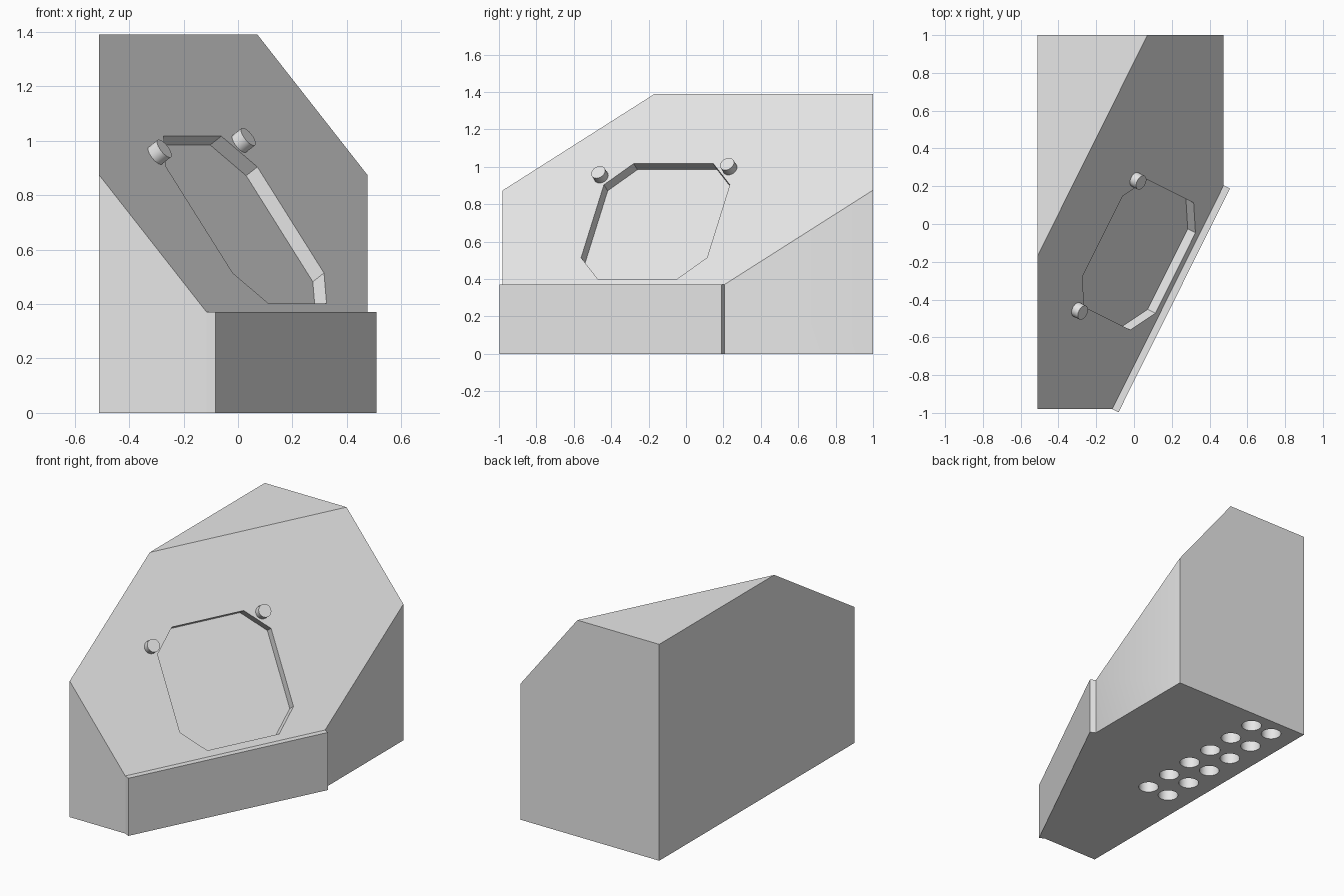
import bpy, bmesh
from mathutils import Vector, Matrix

old = bpy.data.objects.get("Cube")
if old:
    bpy.data.objects.remove(old, do_unlink=True)

grey = bpy.data.materials.new("light_grey")
grey.use_nodes = True
grey.diffuse_color = (0.8, 0.8, 0.8, 1)
grey.node_tree.nodes["Principled BSDF"].inputs["Base Color"].default_value = (0.8, 0.8, 0.8, 1)

# Panel frame: u runs along the lower edge, v up the slope, n out of the slope
start, end = Vector((-0.115, -0.98, 0.37)), Vector((0.475, 0.205, 0.37))
u = (end - start).normalized()
out = u.cross(Vector((0, 0, 1)))
n = (out * 1.425 + Vector((0, 0, 1))).normalized()
v = n.cross(u)
mid = (start + end) / 2


def frame(origin, x, y, z):
    m = Matrix((x, y, z)).transposed().to_4x4()
    m.translation = origin
    return m


panel = frame(mid, u, v, n)


def finish(name, bm):
    bmesh.ops.recalc_face_normals(bm, faces=bm.faces)
    mesh = bpy.data.meshes.new(name)
    bm.to_mesh(mesh)
    bm.free()
    ob = bpy.data.objects.new(name, mesh)
    bpy.context.collection.objects.link(ob)
    mesh.materials.append(grey)
    return ob


def box(bm, lo, hi):
    lo, hi = Vector(lo), Vector(hi)
    m = Matrix.Translation((lo + hi) / 2) @ Matrix.Diagonal((*(hi - lo), 1))
    bmesh.ops.create_cube(bm, size=1, matrix=m)


def cylinder(bm, radius, depth, matrix):
    bmesh.ops.create_cone(bm, cap_ends=True, segments=32, radius1=radius,
                          radius2=radius, depth=depth, matrix=matrix)


def smooth(ob):
    bpy.ops.object.select_all(action='DESELECT')
    ob.select_set(True)
    bpy.context.view_layer.objects.active = ob
    bpy.ops.object.shade_smooth_by_angle()


# Housing: block trimmed by the upright front plane and the sloping panel plane
bm = bmesh.new()
box(bm, (-0.51, -0.98, 0), (0.475, 1, 1.39))
for normal in (out, n):
    cut = bmesh.ops.bisect_plane(bm, geom=bm.verts[:] + bm.edges[:] + bm.faces[:], dist=1e-5,
                                 plane_co=mid, plane_no=normal, clear_outer=True)
    rim = [g for g in cut["geom_cut"] if isinstance(g, bmesh.types.BMEdge)]
    bmesh.ops.contextual_create(bm, geom=rim)
housing = finish("housing", bm)

# Chamfered square recess in the panel
half, chamfer, depth = 0.376, 0.138, 0.056
a = half - chamfer
outline = [(-a, -half), (a, -half), (half, -a), (half, a),
           (a, half), (-a, half), (-half, a), (-half, -a)]
bm = bmesh.new()
face = bm.faces.new([bm.verts.new((x + 0.132, y + 0.414, -depth)) for x, y in outline])
ext = bmesh.ops.extrude_face_region(bm, geom=[face])
bmesh.ops.translate(bm, vec=(0, 0, depth * 2),
                    verts=[g for g in ext["geom"] if isinstance(g, bmesh.types.BMVert)])
bm.transform(panel)
recess_cutter = finish("recess_cutter", bm)

# Two rows of blind round holes in the base
bm = bmesh.new()
for x in (-0.35, -0.195):
    for i in range(6):
        cylinder(bm, 0.06, 0.2, Matrix.Translation((x, 0.88 - 0.195 * i, 0)))
hole_cutter = finish("hole_cutter", bm)

for cutter in (recess_cutter, hole_cutter):
    mod = housing.modifiers.new(cutter.name, 'BOOLEAN')
    mod.operation = 'DIFFERENCE'
    mod.solver = 'EXACT'
    mod.object = cutter
    bpy.context.view_layer.objects.active = housing
    bpy.ops.object.modifier_apply(modifier=mod.name)
    bpy.data.objects.remove(cutter, do_unlink=True)
smooth(housing)

# Front plate under the panel
bm = bmesh.new()
length = (end - start).length / 2
box(bm, (-length, 0, -0.37), (length, 0.037, 0))
bm.transform(frame(mid, u, out, Vector((0, 0, 1))))
finish("front_plate", bm)

# Knobs beside the recess
for name, x, y in (("left_knob", 0.48, 0.756), ("right_knob", -0.274, 0.703)):
    bm = bmesh.new()
    cylinder(bm, 0.04, 0.045, panel @ Matrix.Translation((x, y, 0.0225)))
    smooth(finish(name, bm))
